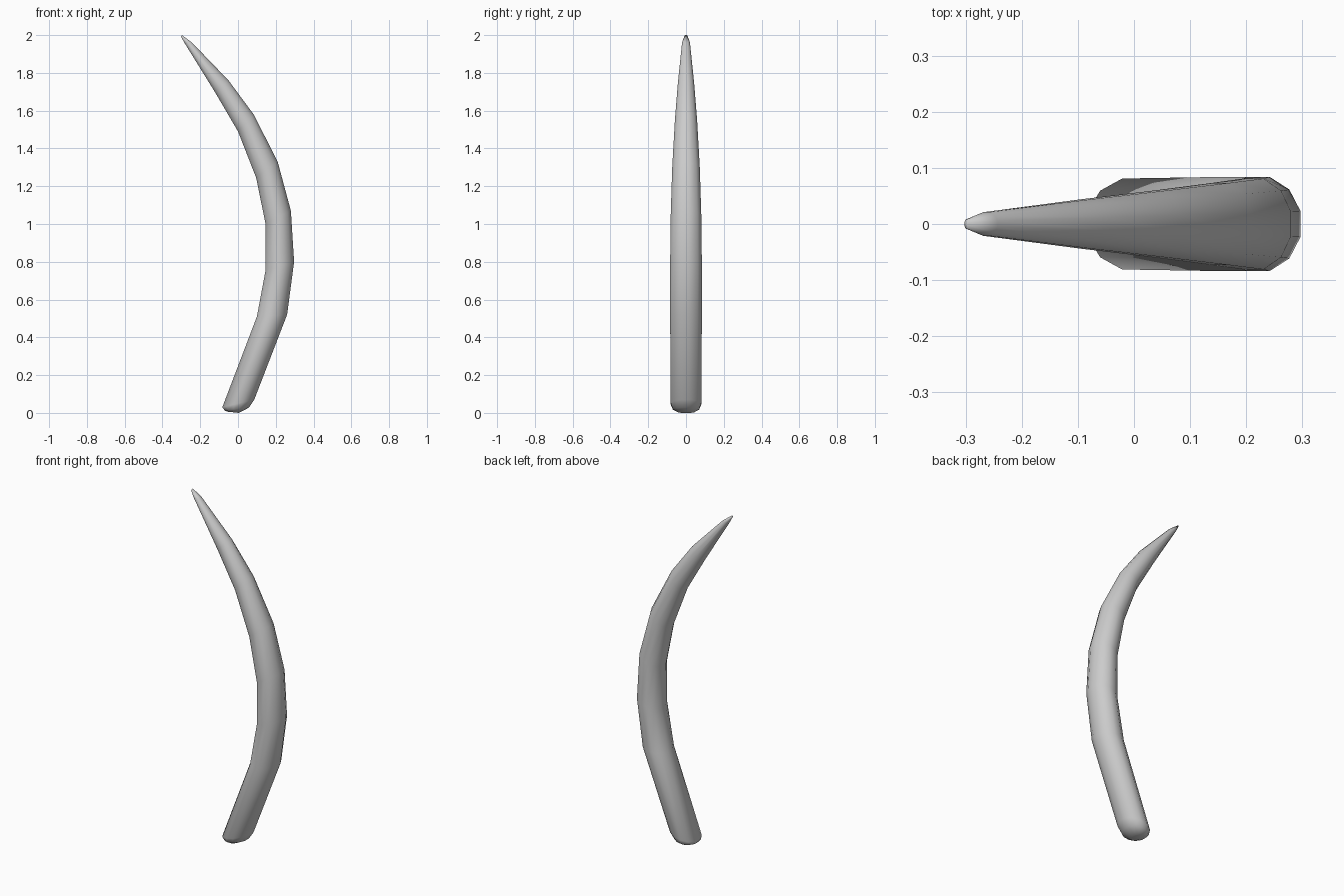
import bpy, bmesh, math
from mathutils import Vector

if "Cube" in bpy.data.objects:
    bpy.data.objects.remove(bpy.data.objects["Cube"])

SIDES = 12
# cross-sections: inner (x, z), outer (x, z), half depth in y
rings = [
    (-0.052, 0.006, 0.005, 0.000, 0.042),
    (-0.070, 0.012, 0.058, 0.028, 0.070),
    (-0.083, 0.030, 0.086, 0.070, 0.081),
    (0.100, 0.510, 0.260, 0.520, 0.084),
    (0.146, 0.755, 0.297, 0.800, 0.084),
    (0.146, 1.000, 0.280, 1.070, 0.081),
    (0.096, 1.245, 0.210, 1.330, 0.073),
    (0.000, 1.490, 0.083, 1.580, 0.059),
    (-0.120, 1.695, -0.050, 1.760, 0.044),
    (-0.284, 1.960, -0.243, 1.960, 0.021),
    (-0.302, 1.992, -0.297, 2.000, 0.008),
]

# curved, tapering horn lofted through the cross-sections
bm = bmesh.new()
grow = 1 / math.cos(math.pi / SIDES)
loops = []
for xi, zi, xo, zo, hy in rings:
    inner, outer = Vector((xi, 0, zi)), Vector((xo, 0, zo))
    mid, half = (inner + outer) / 2, (outer - inner) / 2 * grow
    loop = []
    for i in range(SIDES):
        a = (i + 0.5) * math.tau / SIDES
        loop.append(bm.verts.new(mid + half * math.cos(a) + Vector((0, hy * grow * math.sin(a), 0))))
    loops.append(loop)
for low, high in zip(loops, loops[1:]):
    for i in range(SIDES):
        j = (i + 1) % SIDES
        bm.faces.new((low[i], low[j], high[j], high[i]))
bm.faces.new(loops[0][::-1])
bm.faces.new(loops[-1])
bmesh.ops.recalc_face_normals(bm, faces=bm.faces[:])

mesh = bpy.data.meshes.new("horn")
bm.to_mesh(mesh)
bm.free()
horn = bpy.data.objects.new("horn", mesh)
bpy.context.collection.objects.link(horn)

# smooth shading
for p in mesh.polygons:
    p.use_smooth = True
